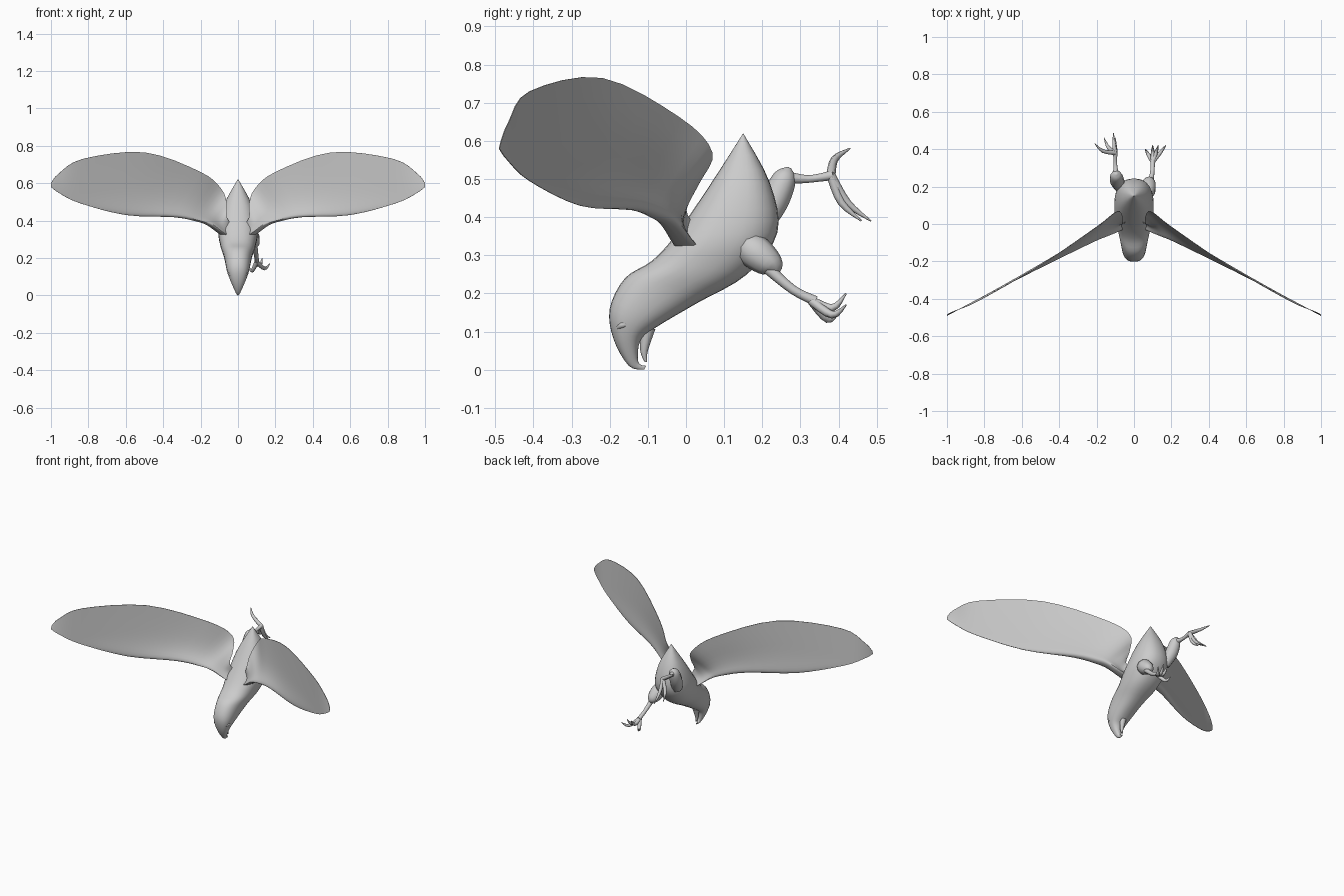
import bpy, bmesh, math
from mathutils import Vector

cube = bpy.data.objects.get("Cube")
if cube:
    bpy.data.objects.remove(cube, do_unlink=True)

shade = 0.6
grey = bpy.data.materials.new("plain grey")
grey.use_nodes = True
grey.diffuse_color = (shade, shade, shade, 1)
grey.node_tree.nodes["Principled BSDF"].inputs["Base Color"].default_value = grey.diffuse_color


def spline(keys, steps=4):
    """Smooth curve through key vectors of any length."""
    keys = [Vector(key) for key in keys]
    last = len(keys) - 1
    curve = []
    for i in range(last):
        before, start, end, after = (keys[min(max(i + k, 0), last)] for k in (-1, 0, 1, 2))
        slope_in, slope_out = (end - before) / 2, (after - start) / 2
        for step in range(steps):
            t = step / steps
            blend = t * t * (3 - 2 * t)
            curve.append(start * (1 - blend) + end * blend
                         + slope_in * (t * (1 - t) ** 2) - slope_out * (t * t * (1 - t)))
    return curve + [keys[last]]


def loft(name, rings, mirror=False):
    """Skin equal-length point rings into a capped, smooth-shaded solid."""
    bm = bmesh.new()
    rows = [[bm.verts.new(point) for point in ring] for ring in rings]
    count = len(rows[0])
    for row, following in zip(rows, rows[1:]):
        for i in range(count):
            j = (i + 1) % count
            bm.faces.new((row[i], row[j], following[j], following[i]))
    bm.faces.new(reversed(rows[0]))
    bm.faces.new(rows[-1])
    bmesh.ops.recalc_face_normals(bm, faces=bm.faces)
    mesh = bpy.data.meshes.new(name)
    bm.to_mesh(mesh)
    bm.free()
    mesh.materials.append(grey)
    obj = bpy.data.objects.new(name, mesh)
    bpy.context.collection.objects.link(obj)
    if mirror:
        obj.modifiers.new("mirror", "MIRROR").use_mirror_merge = False
    bpy.ops.object.select_all(action="DESELECT")
    obj.select_set(True)
    bpy.context.view_layer.objects.active = obj
    bpy.ops.object.shade_smooth_by_angle(angle=math.radians(50))


def oval(center, across, up, sides, power=1):
    """Ring spanned by two half-axis vectors; a power below one makes it boxier."""
    ring = []
    for i in range(sides):
        turn = math.tau * i / sides
        c, s = math.cos(turn), math.sin(turn)
        ring.append(center + across * math.copysign(abs(c) ** power, c)
                    + up * math.copysign(abs(s) ** power, s))
    return ring


def tube(name, path, radii, sides=10):
    """Round limb whose radius varies along a smooth path."""
    points = spline(path)
    sizes = spline([(radius, 0) for radius in radii])
    rings = []
    for k, point in enumerate(points):
        ahead = points[min(k + 1, len(points) - 1)]
        behind = points[max(k - 1, 0)]
        along = (ahead - behind).normalized()
        across = along.cross(Vector((1, 0, 0))).normalized()
        rings.append(oval(point, across * sizes[k].x, along.cross(across) * sizes[k].x, sides))
    loft(name, rings)


# Body with head and hooked upper beak, from the tail tip downward:
# back y and z, belly y and z, half width
body_keys = [
    (.15, .62, .15, .62, .002),
    (.06, .48, .22, .49, .075),
    (-.03, .35, .24, .36, .105),
    (-.09, .285, .16, .25, .095),
    (-.16, .24, .03, .175, .075),
    (-.2, .16, -.08, .11, .06),
    (-.19, .08, -.12, .075, .04),
    (-.15, .01, -.125, .02, .012),
    (-.11, 0, -.105, .01, .002),
]
body_rings = []
for back_y, back_z, belly_y, belly_z, width in spline(body_keys):
    back, belly = Vector((0, back_y, back_z)), Vector((0, belly_y, belly_z))
    center, depth = (back + belly) / 2, (belly - back) / 2
    body_rings.append(oval(center, depth, Vector((width, 0, 0)), 28, .85))
loft("body", body_rings)

# Lower beak
tube("lower_beak", [(0, -.1, .11), (0, -.11, .05), (0, -.105, .02)], [.02, .01, .003])

# Brow ridges over the eyes
for side, label in ((1, "left"), (-1, "right")):
    tube(label + "_brow", [(side * .04, -.18, .11), (side * .046, -.165, .118),
                           (side * .046, -.145, .122)], [.004, .009, .004])

# Wings: x and z of the leading edge, which sweeps forward in a straight line
leading = spline([(.03, .29), (.1, .335), (.16, .375), (.22, .395), (.34, .418),
                  (.6, .43), (.85, .495), (.96, .55), (1, .58)])
# Trailing edge, turning in steeply beside the body
trailing = spline([(.03, .03, .37), (.06, 0, .42), (.06, .035, .49), (.09, .068, .57),
                   (.2, -.015, .66), (.5, -.22, .765), (.83, -.41, .73),
                   (.96, -.465, .65), (1, -.485, .6)])
normal = Vector((.55, 1, 0)).normalized()
wing_rings = []
for lead, rear in zip(leading, trailing):
    front = Vector((lead.x, .04 - .53 * lead.x, lead.y))
    arm = .04 * max(1 - lead.x, 0) ** 2
    upper, lower = [], []
    for i in range(13):
        chord = (i / 12) ** 2
        # Rounded arm along the leading edge, fading to a thin sheet
        thick = max(arm * 6.6 * math.sqrt(chord) * math.exp(-8 * chord), .0012)
        point = front.lerp(rear, chord)
        upper.append(point + normal * thick)
        lower.append(point - normal * thick)
    wing_rings.append(upper + lower[::-1])
loft("wings", wing_rings, mirror=True)

# Left leg hangs low
tube("left_thigh", [(.05, .14, .34), (.07, .18, .31), (.082, .225, .272), (.088, .235, .25)],
     [.03, .045, .033, .008])
tube("left_shin", [(.088, .21, .27), (.098, .28, .21), (.1, .34, .18)], [.016, .012, .013])

# Right leg is raised behind
tube("right_thigh", [(-.07, .19, .37), (-.09, .23, .44), (-.095, .26, .505), (-.095, .27, .53)],
     [.03, .038, .03, .006])
tube("right_shin", [(-.095, .25, .505), (-.1, .32, .5), (-.1, .385, .51)], [.02, .01, .013])

# Feet: ankle, bend of the toe joints, then the claw tips
feet = {
    "left": ((.1, .33, .18), (0, 0, -.03),
             [(.06, .4, .15), (.1, .42, .2), (.13, .42, .2), (.17, .42, .17)]),
    "right": ((-.1, .38, .51), (0, -.02, 0),
              [(-.1, .46, .39), (-.11, .485, .39), (-.16, .46, .41), (-.21, .43, .58)]),
}
for label, (ankle, bend, tips) in feet.items():
    for number, tip in enumerate(tips):
        joint = Vector(ankle).lerp(Vector(tip), .6) + Vector(bend)
        tube(f"{label}_toe_{number + 1}", [ankle, joint, tip], [.012, .01, .002], 8)
